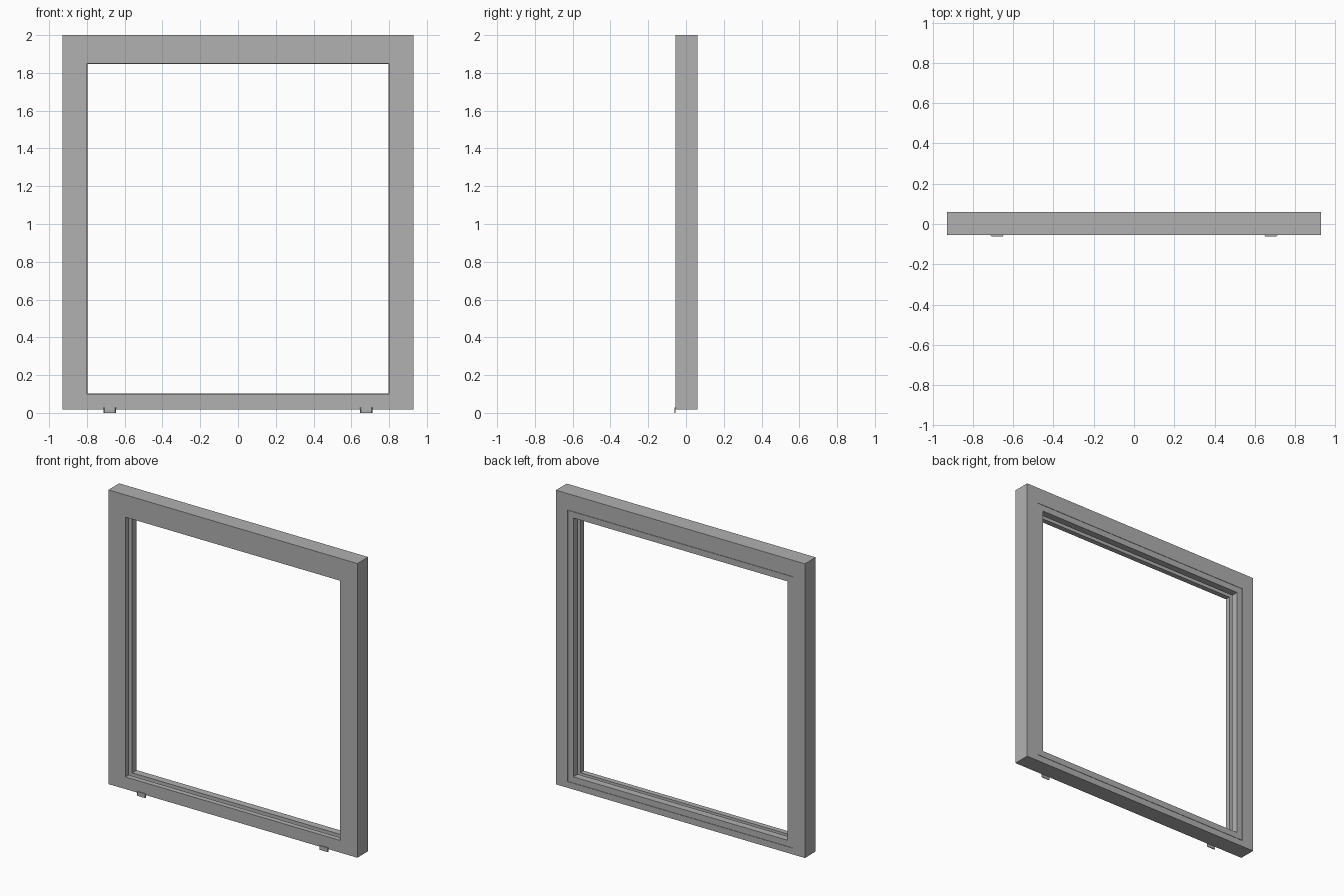
import bpy
import bmesh

default_cube = bpy.data.objects.get("Cube")
if default_cube:
    bpy.data.objects.remove(default_cube, do_unlink=True)

grey = bpy.data.materials.new("mid_grey")
grey.use_nodes = True
colour = (0.44, 0.44, 0.44, 1)
grey.diffuse_color = colour
grey.node_tree.nodes["Principled BSDF"].inputs["Base Color"].default_value = colour

# Rectangles as left, right, bottom, top
OUTER = (-0.928, 0.928, 0.018, 2.0)
OPENING = (-0.80, 0.80, 0.10, 1.85)
FRONT, BACK = -0.055, 0.06


def grow(rect, amount):
    left, right, bottom, top = rect
    return (left - amount, right + amount, bottom - amount, top + amount)


def finish(bm, name):
    bmesh.ops.recalc_face_normals(bm, faces=bm.faces)
    mesh = bpy.data.meshes.new(name)
    bm.to_mesh(mesh)
    bm.free()
    mesh.materials.append(grey)
    obj = bpy.data.objects.new(name, mesh)
    bpy.context.collection.objects.link(obj)
    return obj


def rectangular_sweep(name, profile):
    """Carry a closed profile of (rectangle, depth) around the four corners."""
    bm = bmesh.new()
    rings = []
    for (left, right, bottom, top), y in profile:
        corners = ((left, bottom), (right, bottom), (right, top), (left, top))
        rings.append([bm.verts.new((x, y, z)) for x, z in corners])
    for ring, following in zip(rings, rings[1:] + rings[:1]):
        for i in range(4):
            j = (i + 1) % 4
            bm.faces.new((ring[i], ring[j], following[j], following[i]))
    return finish(bm, name)


# Main frame with a rebate behind the front lip
rebate = grow(OPENING, 0.04)
rectangular_sweep("window_frame", [
    (OUTER, FRONT), (OUTER, BACK), (rebate, BACK),
    (rebate, -0.02), (OPENING, -0.02), (OPENING, FRONT)])

# Glazing bead at the back, leaving an empty glass slot
bead_inner = grow(OPENING, -0.003)
bead_outer = grow(OPENING, 0.038)
rectangular_sweep("glazing_bead", [
    (bead_outer, 0.012), (bead_outer, BACK),
    (bead_inner, BACK), (bead_inner, 0.012)])

# Small tapered drain covers on the lower front edge
for side, x in (("right", -0.68), ("left", 0.68)):
    bm = bmesh.new()
    bmesh.ops.create_cube(bm, size=1)
    for v in bm.verts:
        taper = 0.85 if v.co.y < 0 else 1.0
        v.co.x = x + v.co.x * 0.066 * taper
        v.co.z = 0.014 + v.co.z * 0.028
        v.co.y = -0.061 if v.co.y < 0 else FRONT
    finish(bm, side + "_drain_cover")
